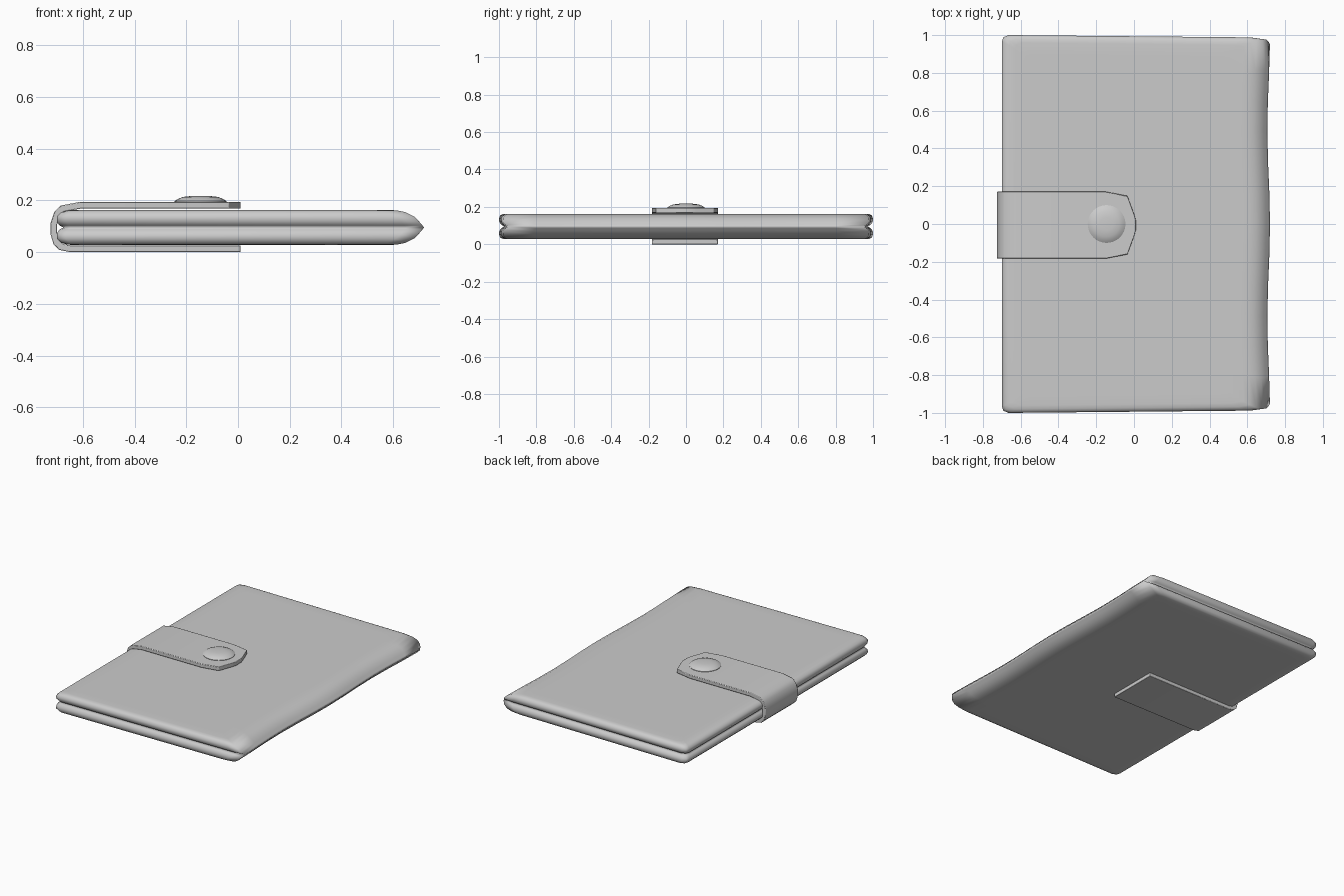
import bpy, bmesh, math

if "Cube" in bpy.data.objects:
    bpy.data.objects.remove(bpy.data.objects["Cube"])

MID = 0.095  # fold plane between the two covers


def finish(name, bm, angle=180):
    bmesh.ops.recalc_face_normals(bm, faces=bm.faces[:])
    me = bpy.data.meshes.new(name)
    bm.to_mesh(me)
    bm.free()
    ob = bpy.data.objects.new(name, me)
    bpy.context.collection.objects.link(ob)
    bpy.ops.object.select_all(action='DESELECT')
    bpy.context.view_layer.objects.active = ob
    ob.select_set(True)
    bpy.ops.object.shade_smooth_by_angle(angle=math.radians(angle))
    return ob


def bridge(bm, rings, closed=True):
    for a, b in zip(rings, rings[1:]):
        n = len(a)
        for i in range(n if closed else n - 1):
            j = (i + 1) % n
            bm.faces.new((a[i], a[j], b[j], b[i]))


def outline(left, right, yh, cut=0.035):
    # Rectangle with clipped corners and a slightly wavy spine edge
    yr = yh - 0.014
    pts = [(left + cut, -yh), (right - 0.07, -yr - 0.002)]
    for i in range(13):
        y = (-1 + i / 6) * (yr - 0.008)
        pts.append((right - 0.007 + 0.007 * math.cos(2 * math.pi * y), y))
    pts += [(right - 0.07, yr + 0.002), (left + cut, yh),
            (left + 0.008, yh - 0.012), (left, yh - cut),
            (left, -yh + cut), (left + 0.008, -yh + 0.012)]
    return pts


# Folded covers: padded upper half, mirrored and welded along the fold plane
bm = bmesh.new()
levels = [(0.095, -0.675, 0.72, 0.972), (0.103, -0.69, 0.713, 0.986),
          (0.118, -0.70, 0.70, 0.998), (0.138, -0.70, 0.68, 1.0),
          (0.154, -0.685, 0.648, 0.993), (0.161, -0.66, 0.615, 0.98),
          (0.163, -0.63, 0.58, 0.96), (0.163, -0.58, 0.50, 0.90)]
rings = [[bm.verts.new((x, y, z - MID)) for x, y in outline(l, r, h)]
         for z, l, r, h in levels]
bridge(bm, rings)
bm.faces.new(rings[-1])
covers = finish("folded_covers", bm)
covers.location.z = MID
mir = covers.modifiers.new("lower_cover", 'MIRROR')
mir.use_axis = (False, False, True)
mir.merge_threshold = 0.0005

# Closing strap: side path of x, z and half width, wrapped round the open edge
path = [(0.01, 0.0, 0.177), (-0.65, 0.0, 0.177), (-0.69, 0.008, 0.177),
        (-0.713, 0.03, 0.177), (-0.725, 0.07, 0.177), (-0.725, 0.11, 0.177),
        (-0.71, 0.155, 0.177), (-0.685, 0.18, 0.177), (-0.61, 0.194, 0.177),
        (-0.15, 0.194, 0.177), (-0.035, 0.194, 0.155), (0.0, 0.194, 0.06),
        (0.01, 0.194, 0.025)]
bm = bmesh.new()
rows = [[bm.verts.new((x, s * w - 0.006, z)) for s in (-1, 1)] for x, z, w in path]
bridge(bm, rows, closed=False)
bmesh.ops.recalc_face_normals(bm, faces=bm.faces[:])
if max(bm.faces, key=lambda f: f.calc_center_median().z).normal.z < 0:
    bmesh.ops.reverse_faces(bm, faces=bm.faces[:])
# Thicken inwards with the outer skin left in place
inner = {}
for v in bm.verts[:]:
    n = sum((f.normal for f in v.link_faces), v.normal * 0).normalized()
    inner[v] = bm.verts.new(v.co - n * 0.026)
border = [e for e in bm.edges if e.is_boundary]
for f in bm.faces[:]:
    bm.faces.new([inner[v] for v in reversed(f.verts)])
for e in border:
    a, b = e.verts
    bm.faces.new((a, b, inner[b], inner[a]))
strap = finish("closing_strap", bm, 35)
bev = strap.modifiers.new("soft_edge", 'BEVEL')
bev.width = 0.003
bev.segments = 2
bev.limit_method = 'ANGLE'
bev.angle_limit = math.radians(50)

# Domed snap button
bm = bmesh.new()
rings = []
for r, z in [(0.099, 0.185), (0.1, 0.197), (0.088, 0.205), (0.068, 0.213), (0.035, 0.217)]:
    rings.append([bm.verts.new((-0.145 + r * math.cos(i * math.tau / 32),
                                r * math.sin(i * math.tau / 32), z)) for i in range(32)])
bridge(bm, rings)
bm.faces.new(rings[0])
bm.faces.new(rings[-1])
finish("snap_button", bm, 45)
